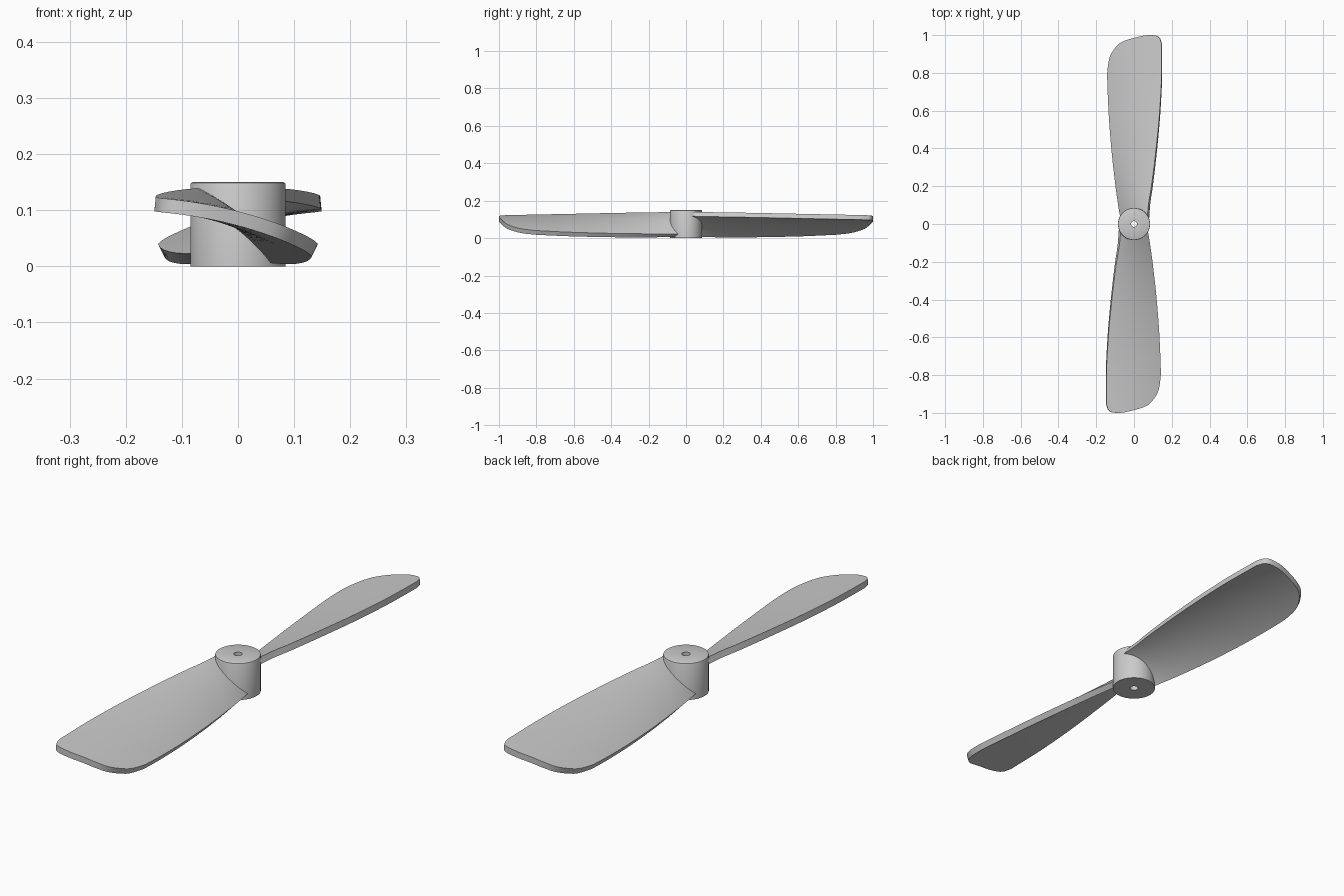
import bpy, bmesh, math

if "Cube" in bpy.data.objects:
    bpy.data.objects.remove(bpy.data.objects["Cube"])

def curve(pts, t):
    """Smooth interpolation through (t, value) pairs."""
    n = len(pts)
    t = min(max(t, pts[0][0]), pts[-1][0])
    i = next((k for k in range(n - 1) if t <= pts[k + 1][0]), n - 2)
    def slope(k):
        if k == 0 or k == n - 1:
            a, b = (0, 1) if k == 0 else (n - 2, n - 1)
            return (pts[b][1] - pts[a][1]) / (pts[b][0] - pts[a][0])
        d0 = (pts[k][1] - pts[k-1][1]) / (pts[k][0] - pts[k-1][0])
        d1 = (pts[k+1][1] - pts[k][1]) / (pts[k+1][0] - pts[k][0])
        return 0 if d0 * d1 <= 0 else 2 * d0 * d1 / (d0 + d1)
    (a, va), (b, vb) = pts[i], pts[i + 1]
    h = b - a
    s = (t - a) / h
    return ((2*s**3 - 3*s**2 + 1) * va + (s**3 - 2*s**2 + s) * h * slope(i)
            + (3*s**2 - 2*s**3) * vb + (s**3 - s**2) * h * slope(i + 1))

# Blade plan and twist against radius, tip outline across the chord
LEAD_X = [(0.03, -0.070), (0.1, -0.076), (0.2, -0.092), (0.4, -0.117), (0.6, -0.136), (0.8, -0.146), (1, -0.147)]
TRAIL_X = [(0.03, 0.072), (0.1, 0.084), (0.2, 0.098), (0.4, 0.120), (0.6, 0.135), (0.8, 0.142), (1, 0.142)]
LEAD_Z = [(0.03, 0.140), (0.3, 0.136), (0.7, 0.128), (1, 0.122)]
TRAIL_Z = [(0.03, 0.022), (0.3, 0.024), (0.6, 0.031), (0.85, 0.043), (1, 0.050)]
TIP = [(0, 0.95), (0.04, 0.985), (0.125, 0.998), (0.23, 1.0), (0.51, 0.985),
       (0.755, 0.96), (0.93, 0.90), (0.975, 0.86), (1, 0.80)]
THICK = 0.025

def top_point(u, r):
    xl, xt = curve(LEAD_X, r), curve(TRAIL_X, r)
    zl, zt = curve(LEAD_Z, r), curve(TRAIL_Z, r)
    camber = 0.013 * 4 * u * (1 - u)
    return xl + (xt - xl) * u, zl + (zt - zl) * u + camber

def blade(name, sign):
    bm = bmesh.new()
    nu, nv = 32, 40
    top, bot = [], []
    for j in range(nv + 1):
        rt, rb = [], []
        for i in range(nu + 1):
            u = 0.5 - 0.5 * math.cos(math.pi * i / nu)
            r = 0.035 + (curve(TIP, u) - 0.035) * j / nv
            x, z = top_point(u, r)
            xa, za = top_point(u - 0.01, r)
            xb, zb = top_point(u + 0.01, r)
            d = math.hypot(xb - xa, zb - za)
            nx, nz = -(zb - za) / d, (xb - xa) / d
            rt.append(bm.verts.new((sign * x, -sign * r, z)))
            rb.append(bm.verts.new((sign * (x - nx * THICK), -sign * r, max(0.001, z - nz * THICK))))
        top.append(rt)
        bot.append(rb)
    for j in range(nv):
        for i in range(nu):
            for g in (top, bot):
                bm.faces.new((g[j][i], g[j][i+1], g[j+1][i+1], g[j+1][i]))
    # Rim joining the upper and lower skins
    loop = ([(0, i) for i in range(nu)] + [(j, nu) for j in range(nv)]
            + [(nv, i) for i in range(nu, 0, -1)] + [(j, 0) for j in range(nv, 0, -1)])
    for (a, b), (c, d) in zip(loop, loop[1:] + loop[:1]):
        bm.faces.new((top[a][b], top[c][d], bot[c][d], bot[a][b]))
    finish(bm, name)

def finish(bm, name):
    bmesh.ops.recalc_face_normals(bm, faces=bm.faces)
    me = bpy.data.meshes.new(name)
    bm.to_mesh(me)
    bm.free()
    ob = bpy.data.objects.new(name, me)
    bpy.context.collection.objects.link(ob)
    bpy.ops.object.select_all(action='DESELECT')
    ob.select_set(True)
    bpy.context.view_layer.objects.active = ob
    bpy.ops.object.shade_smooth_by_angle(angle=math.radians(35))

blade("front_blade", 1)
blade("back_blade", -1)

# Hub: lathed ring with a softened top rim and a shaft hole
profile = [(0.016, 0), (0.085, 0), (0.085, 0.146), (0.0838, 0.1488), (0.081, 0.15), (0.016, 0.15)]
bm = bmesh.new()
N = 64
rings = [[bm.verts.new((r * math.cos(2*math.pi*k/N), r * math.sin(2*math.pi*k/N), z))
          for r, z in profile] for k in range(N)]
for k in range(N):
    a, b = rings[k], rings[(k + 1) % N]
    for i in range(len(profile)):
        m = (i + 1) % len(profile)
        bm.faces.new((a[i], b[i], b[m], a[m]))
finish(bm, "hub")
